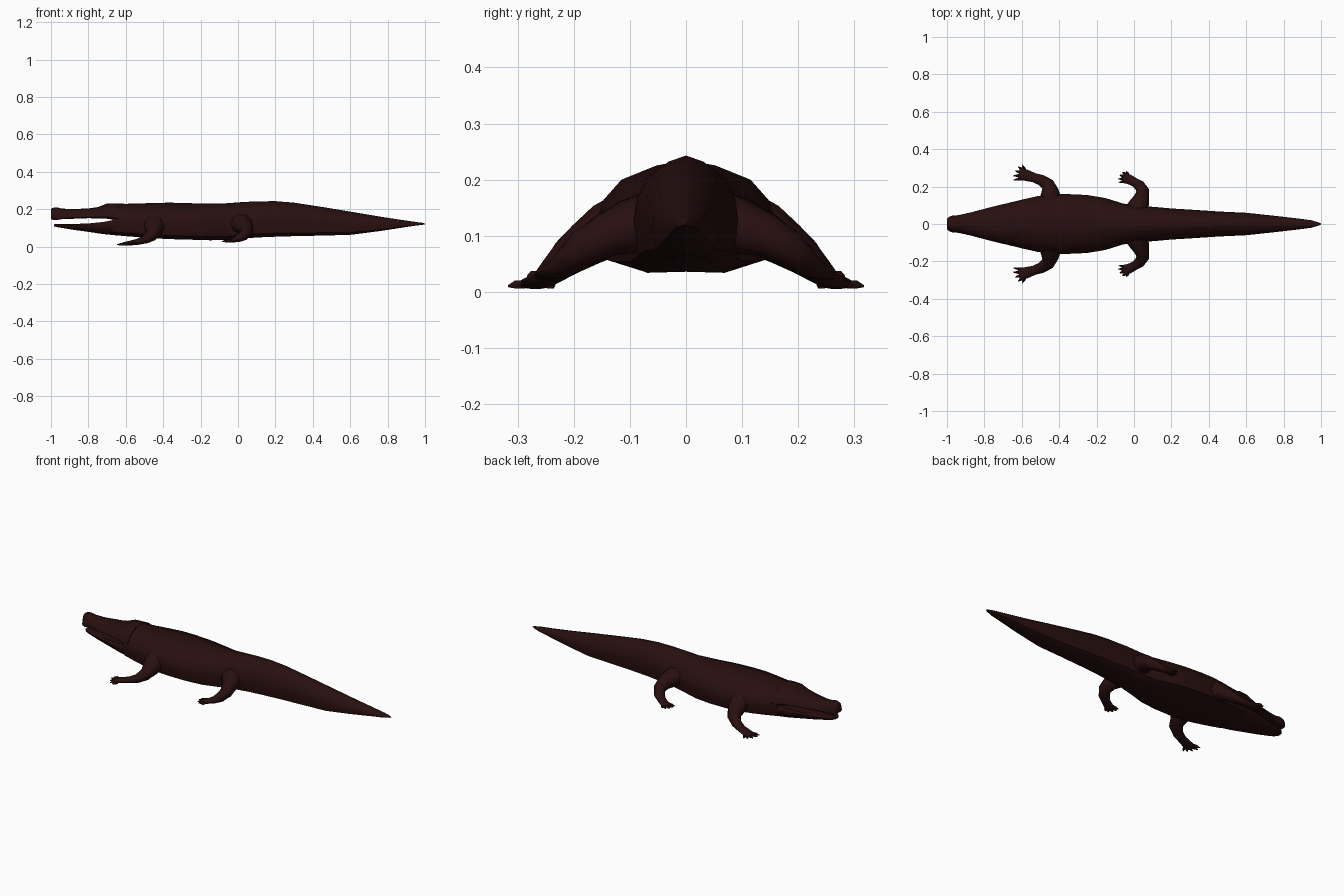
import bpy, bmesh, math
from mathutils import Vector

skin = bpy.data.materials.new("dark_brown_skin")
skin.diffuse_color = (0.021, 0.0046, 0.0046, 1)


def loft(name, rings):
    """Skin a list of closed rings of points and cap both ends."""
    bm = bmesh.new()
    rows = [[bm.verts.new(p) for p in r] for r in rings]
    n = len(rows[0])
    for a, b in zip(rows, rows[1:]):
        for i in range(n):
            j = (i + 1) % n
            bm.faces.new((a[i], a[j], b[j], b[i]))
    bm.faces.new(rows[0])
    bm.faces.new(rows[-1])
    bmesh.ops.recalc_face_normals(bm, faces=bm.faces)
    me = bpy.data.meshes.new(name)
    bm.to_mesh(me)
    bm.free()
    me.materials.append(skin)
    ob = bpy.data.objects.new(name, me)
    bpy.context.collection.objects.link(ob)
    bpy.ops.object.select_all(action='DESELECT')
    ob.select_set(True)
    bpy.context.view_layer.objects.active = ob
    bpy.ops.object.shade_smooth_by_angle(angle=math.radians(50))
    return ob


def sections(stations, half):
    """Rings across x from (x, half width, top, bottom) and a right-half outline."""
    outline = half + [(-y, z) for y, z in reversed(half[1:-1])]
    return [[(x, y * w, lo + z * (hi - lo)) for y, z in outline]
            for x, w, hi, lo in stations]


BODY = [(0, 1), (.33, .95), (.72, .82), (.93, .62), (1, .42), (.9, .1), (.5, 0), (0, .01)]
UPPER = [(0, 1), (.4, .95), (.75, .72), (.95, .35), (1, .12), (.88, 0), (.5, 0), (0, 0)]
LOWER = [(0, .94), (.5, .95), (.9, 1), (1, .8), (.95, .5), (.8, .15), (.45, 0), (0, 0)]

# Trunk and tail
loft("body_and_tail", sections([
    (-.67, .113, .231, .062), (-.6, .130, .229, .056), (-.52, .148, .231, .050),
    (-.44, .160, .234, .044), (-.36, .160, .235, .040), (-.25, .155, .232, .037),
    (-.15, .138, .230, .034), (-.06, .110, .232, .035), (.02, .096, .238, .042),
    (.10, .092, .242, .049), (.20, .083, .243, .053), (.30, .077, .235, .056),
    (.45, .067, .212, .059), (.60, .060, .187, .063), (.75, .044, .162, .082),
    (.88, .029, .142, .102), (.95, .020, .132, .112), (.99, .007, .127, .117),
    (1.0, .002, .123, .119)], BODY))

# Jaws, open at the front
loft("upper_jaw", sections([
    (-1.0, .024, .200, .150), (-.992, .037, .207, .143), (-.97, .045, .210, .142),
    (-.94, .047, .203, .147), (-.88, .060, .201, .149), (-.80, .081, .204, .152),
    (-.75, .094, .211, .151), (-.71, .104, .227, .150), (-.70, .106, .231, .149),
    (-.64, .119, .230, .140)], UPPER))
loft("lower_jaw", sections([
    (-.985, .018, .119, .109), (-.97, .034, .121, .105), (-.94, .044, .121, .100),
    (-.88, .060, .121, .090), (-.80, .080, .124, .079), (-.72, .100, .132, .067),
    (-.67, .112, .142, .062), (-.63, .122, .148, .058)], LOWER))


def limb_rings(path, side, n=10):
    """Rings square to a path of (x, y, z, width radius, height radius)."""
    pts = [Vector(p[:3]) for p in path]
    rings = []
    for i, (c, p) in enumerate(zip(pts, path)):
        t = (pts[min(i + 1, len(pts) - 1)] - pts[max(i - 1, 0)]).normalized()
        across = t.cross(Vector((0, 0, 1))).normalized()
        up = across.cross(t)
        ring = []
        for k in range(n):
            a = 2 * math.pi * k / n
            v = c + across * p[3] * math.cos(a) + up * p[4] * math.sin(a)
            ring.append((v.x, v.y * side, max(v.z, 0)))
        rings.append(ring)
    return rings


FRONT_LEG = [(-.445, .09, .135, .060, .055), (-.448, .14, .110, .058, .052),
             (-.450, .178, .085, .046, .042), (-.462, .212, .061, .036, .033),
             (-.495, .234, .039, .029, .023), (-.535, .248, .026, .025, .017),
             (-.575, .260, .019, .030, .013), (-.605, .268, .015, .033, .010),
             (-.615, .270, .014, .028, .007)]
REAR_LEG = [(.01, .05, .130, .070, .055), (.025, .10, .115, .056, .050),
            (.042, .145, .100, .040, .040), (.046, .180, .080, .034, .034),
            (.028, .207, .058, .029, .027), (.002, .224, .043, .024, .019),
            (-.025, .238, .035, .026, .013), (-.047, .246, .031, .029, .010),
            (-.055, .249, .030, .024, .007)]
# Toe roots and tips for each foot
FRONT_TOES = [((-.60, .243), (-.645, .235)), ((-.605, .260), (-.648, .257)),
              ((-.605, .276), (-.637, .285)), ((-.598, .290), (-.620, .307)),
              ((-.585, .290), (-.598, .317))]
REAR_TOES = [((-.045, .228), (-.082, .222)), ((-.05, .241), (-.086, .241)),
             ((-.05, .254), (-.079, .262)), ((-.042, .265), (-.064, .278)),
             ((-.032, .265), (-.043, .283))]

# Legs and toes on both sides
for label, path, toes, z in (("front", FRONT_LEG, FRONT_TOES, .013),
                             ("rear", REAR_LEG, REAR_TOES, .030)):
    for side, sname in ((-1, "right"), (1, "left")):
        loft(f"{label}_leg_{sname}", limb_rings(path, side))
        for i, (a, b) in enumerate(toes):
            m = [(p + q) / 2 for p, q in zip(a, b)]
            toe = [(*a, z, .009, .008), (*m, z, .007, .008), (*b, z - .003, .001, .002)]
            loft(f"{label}_toe_{sname}_{i + 1}", limb_rings(toe, side, 6))
